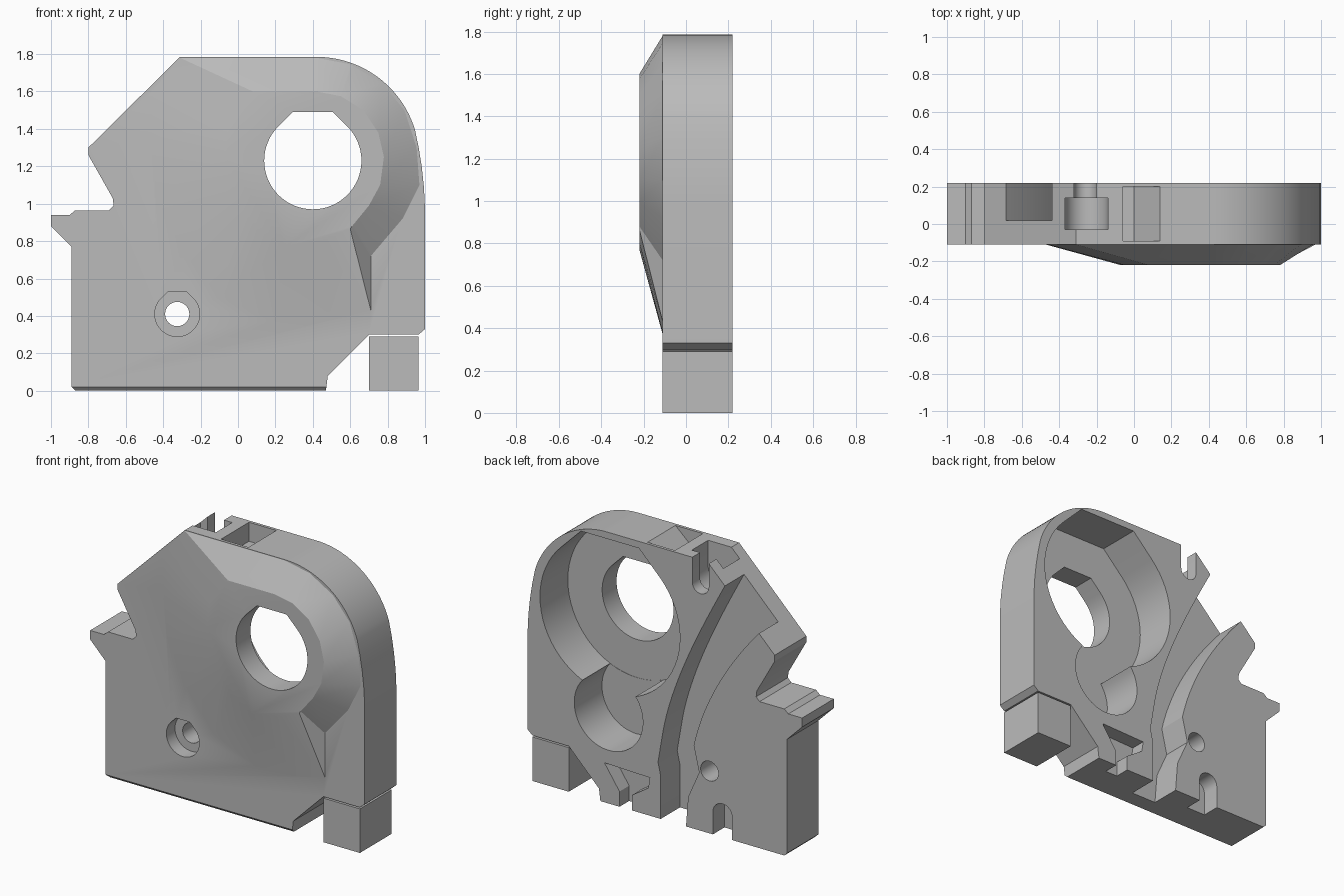
import bpy
import bmesh
from math import sin, cos, radians, sqrt
from mathutils import Vector
from mathutils.geometry import interpolate_bezier

FRONT, BACK, PLATEAU = -0.11, 0.22, -0.22
BEYOND = 0.3  # cutters run past the surfaces they open

if "Cube" in bpy.data.objects:
    bpy.data.objects.remove(bpy.data.objects["Cube"], do_unlink=True)

grey = bpy.data.materials.new("plain grey")
grey.use_nodes = True
colour = (0.5, 0.5, 0.5, 1)
grey.diffuse_color = colour
grey.node_tree.nodes["Principled BSDF"].inputs["Base Color"].default_value = colour


def loft(name, rings):
    """Skin closed rings of equal point count and cap both ends."""
    bm = bmesh.new()
    loops = [[bm.verts.new(point) for point in ring] for ring in rings]
    count = len(loops[0])
    for near, far in zip(loops, loops[1:]):
        for i in range(count):
            j = (i + 1) % count
            bm.faces.new((near[i], near[j], far[j], far[i]))
    bm.faces.new(loops[0])
    bm.faces.new(loops[-1])
    bmesh.ops.remove_doubles(bm, verts=bm.verts, dist=0.0005)
    bmesh.ops.recalc_face_normals(bm, faces=bm.faces)
    mesh = bpy.data.meshes.new(name)
    bm.to_mesh(mesh)
    bm.free()
    mesh.materials.append(grey)
    obj = bpy.data.objects.new(name, mesh)
    bpy.context.collection.objects.link(obj)
    return obj


def at_depth(points, y):
    return [(x, y, z) for x, z in points]


def prism(name, points, near, far):
    return loft(name, [at_depth(points, near), at_depth(points, far)])


def rectangle(left, right, low, high):
    return [(left, low), (right, low), (right, high), (left, high)]


def arc(x, z, radius, start, end, steps):
    angles = [radians(start + (end - start) * i / steps) for i in range(steps + 1)]
    return [(x + radius * cos(a), z + radius * sin(a)) for a in angles]


def flat_top_circle(x, z, radius):
    """Circle whose crown is replaced by two slopes and a flat."""
    half = radius * (sqrt(2) - 1)
    crown = [(x + half, z + radius), (x - half, z + radius)]
    return arc(x, z, radius, 135, 405, 48) + crown


def rounded_slot(left, right, low, high):
    """Upright slot with a round bottom."""
    r = (right - left) / 2
    return arc(left + r, low + r, r, 180, 360, 12) + [(right, high), (left, high)]


def curve(*points):
    handles = [Vector((x, 0, z)) for x, z in points]
    return [(p.x, p.z) for p in interpolate_bezier(*handles, 20)]


def combine(target, tool, operation):
    tool.hide_render = True
    modifier = target.modifiers.new("combine", "BOOLEAN")
    modifier.operation = operation
    modifier.solver = "EXACT"
    modifier.object = tool
    bpy.context.view_layer.objects.active = target
    bpy.ops.object.modifier_apply(modifier=modifier.name)
    bpy.data.objects.remove(tool, do_unlink=True)


# Main plate: outline with the large rounded shoulder and the side lug
outline = [(-0.87, 0), (0.47, 0), (0.48, 0.08), (0.7, 0.3), (0.965, 0.3), (1, 0.33),
           (1, 0.97), (0.994, 1.09), (0.982, 1.2), (0.966, 1.3)]
outline += arc(0.42, 1.235, 0.55, 17, 90, 24)
outline += [(-0.31, 1.785), (-0.8, 1.3), (-0.8, 1.26), (-0.67, 1.03), (-0.665, 0.99),
            (-0.69, 0.965), (-0.87, 0.965), (-0.9, 0.94), (-1, 0.94), (-1, 0.88),
            (-0.89, 0.77), (-0.89, 0.02)]
body = prism("housing_body", outline, FRONT, BACK)

# Raised front: each foot point is paired with a plateau point
foot = [(0.42, 1.78), (0.6, 1.745), (0.77, 1.645), (0.89, 1.5), (0.955, 1.3), (0.97, 1.1),
        (0.88, 0.92), (0.71, 0.72), (0.71, 0.43), (0.5, 0.38), (0.2, 0.37), (-0.1, 0.5),
        (-0.3, 0.75), (-0.44, 1.05), (-0.47, 1.35), (-0.46, 1.6), (-0.31, 1.78)]
crest = [(0.42, 1.6), (0.55, 1.575), (0.67, 1.5), (0.75, 1.38), (0.78, 1.25), (0.76, 1.1),
         (0.7, 0.99), (0.61, 0.88), (0.6, 0.865), (0.45, 0.8), (0.25, 0.77), (0.1, 0.86),
         (0.03, 0.96), (-0.03, 1.1), (-0.07, 1.25), (-0.05, 1.42), (0.08, 1.6)]
raised = loft("raised_front", [at_depth(crest, PLATEAU), at_depth(foot, FRONT),
                               at_depth(foot, FRONT + 0.03)])
combine(body, raised, "UNION")

# Curved channel down the back
inner = curve((-0.47, 1.72), (-0.27, 1.35), (-0.06, 0.95), (0.01, 0.6))
outer = curve((-0.7, 1.43), (-0.45, 1.15), (-0.28, 0.85), (-0.21, 0.55))
inner += [(0.05, 0.37), (0.03, 0.28), (0.03, -0.05)]
outer += [(-0.25, 0.38), (-0.17, 0.2), (-0.15, -0.05)]
channel = inner + outer[::-1]

# Small pocket with a drain slot near the bottom
pocket = [(0.44, 0.26), (0.11, 0.25), (0.12, 0.18), (0.24, 0.1), (0.24, -0.05),
          (0.33, -0.05), (0.33, 0.1)]
short_slot = arc(-0.42, 0.15, 0.07, 0, 180, 12) + [(-0.49, -0.05), (-0.35, -0.05)]
wedge = [(-0.06, 1.9), (-0.06, 1.66), (0, 1.66), (0.14, 1.785), (0.14, 1.9)]

# Recesses and holes: outline, front depth, back depth
cuts = {
    "round_recess": (flat_top_circle(0.4, 1.23, 0.51), -0.07, BEYOND),
    "lower_recess": (flat_top_circle(0.41, 0.6, 0.25), -0.068, BEYOND),
    "main_hole": (flat_top_circle(0.4, 1.23, 0.26), -BEYOND, BEYOND),
    "bolt_hole": (arc(-0.325, 0.41, 0.065, 0, 345, 23), -BEYOND, BEYOND),
    "bolt_recess": (flat_top_circle(-0.325, 0.41, 0.12), -BEYOND, -0.02),
    "channel": (channel, 0.02, BEYOND),
    "pocket": (pocket, 0.12, BEYOND),
    "short_slot": (short_slot, 0.1, BEYOND),
    "top_slot": (rounded_slot(-0.32, -0.2, 1.56, 1.9), 0.1, BEYOND),
    "nut_slot": (rounded_slot(-0.37, -0.14, 1.5, 1.9), -0.03, 0.14),
    "top_pocket": (wedge, -0.09, 0.2),
}
for name, (points, near, far) in cuts.items():
    combine(body, prism(name, points, near, far), "DIFFERENCE")

# Small bevel along the lower front edge
bpy.ops.mesh.primitive_cube_add(size=0.03, location=(0, FRONT, 0), rotation=(radians(45), 0, 0))
bevel_cutter = bpy.context.object
bevel_cutter.scale.x = 100
bpy.context.view_layer.update()
combine(body, bevel_cutter, "DIFFERENCE")

# Keep one material on the finished body
body.data.materials.clear()
body.data.materials.append(grey)
for polygon in body.data.polygons:
    polygon.material_index = 0

bpy.ops.object.select_all(action="DESELECT")
body.select_set(True)
bpy.context.view_layer.objects.active = body
bpy.ops.object.shade_smooth_by_angle(angle=radians(25))

# Separate block under the shoulder
prism("support_block", rectangle(0.7, 0.965, 0, 0.29), FRONT, BACK)
